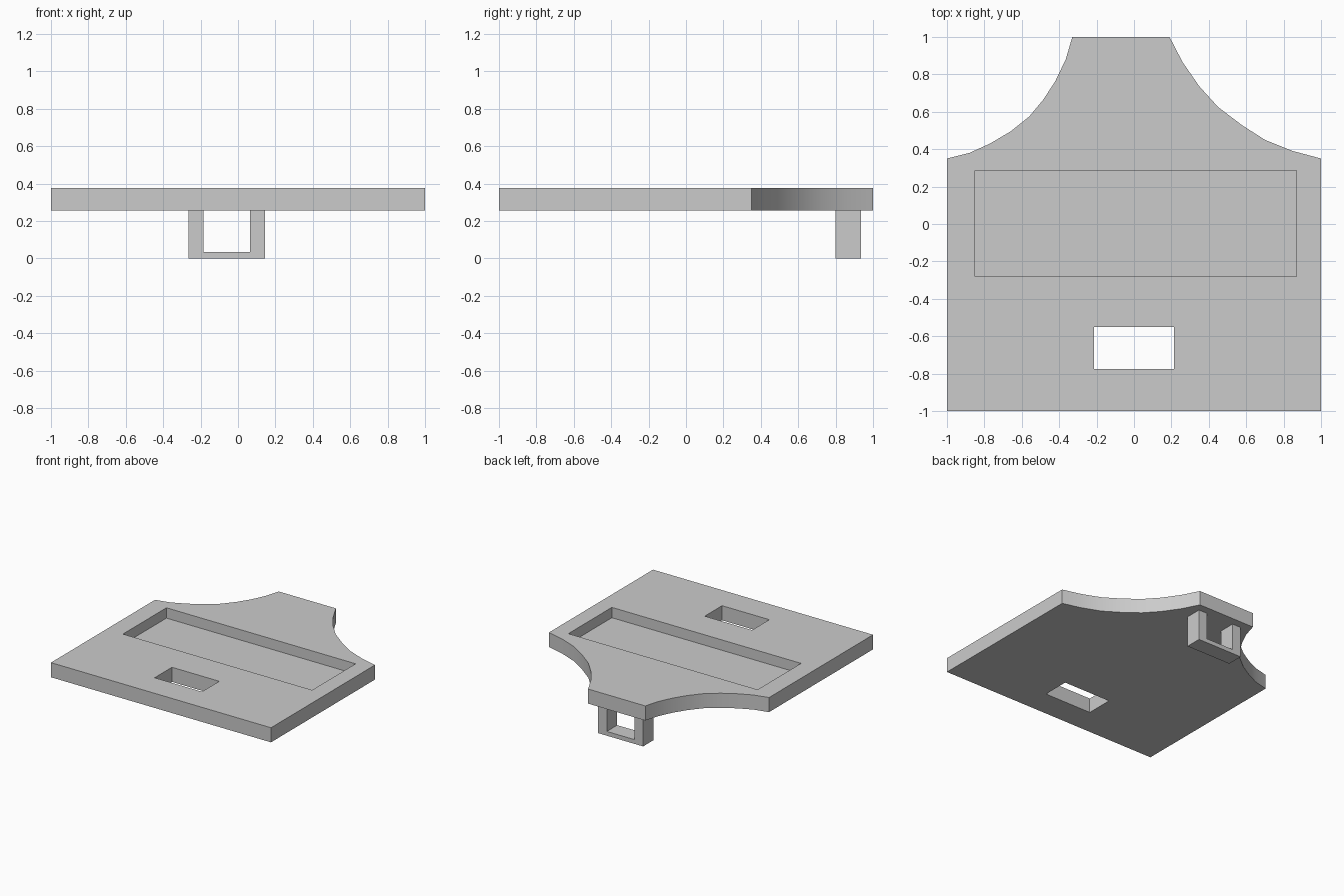
import bpy
import bmesh
import math
from mathutils import Vector

cube = bpy.data.objects.get("Cube")
if cube:
    bpy.data.objects.remove(cube, do_unlink=True)

PLATE_BOTTOM, PLATE_TOP, POCKET_FLOOR = 0.255, 0.375, 0.29

grey = bpy.data.materials.new("plain grey")
grey.use_nodes = True
grey.diffuse_color = (0.6, 0.6, 0.6, 1)
grey.node_tree.nodes["Principled BSDF"].inputs["Base Color"].default_value = (0.6, 0.6, 0.6, 1)


def prism(name, outline, direction):
    """Extrude a closed outline of 3D points along a direction."""
    bm = bmesh.new()
    face = bm.faces.new([bm.verts.new(p) for p in outline])
    new = bmesh.ops.extrude_face_region(bm, geom=[face])["geom"]
    verts = [v for v in new if isinstance(v, bmesh.types.BMVert)]
    bmesh.ops.translate(bm, verts=verts, vec=Vector(direction))
    bmesh.ops.recalc_face_normals(bm, faces=bm.faces)
    mesh = bpy.data.meshes.new(name)
    bm.to_mesh(mesh)
    bm.free()
    mesh.materials.append(grey)
    obj = bpy.data.objects.new(name, mesh)
    bpy.context.collection.objects.link(obj)
    return obj


def activate(obj):
    bpy.ops.object.select_all(action='DESELECT')
    obj.select_set(True)
    bpy.context.view_layer.objects.active = obj


def cut_box(target, name, x0, x1, y0, y1, z0, z1):
    """Cut a rectangular opening out of the target."""
    corners = [(x0, y0, z0), (x1, y0, z0), (x1, y1, z0), (x0, y1, z0)]
    cutter = prism(name, corners, (0, 0, z1 - z0))
    cutter.hide_render = True
    mod = target.modifiers.new(name, 'BOOLEAN')
    mod.operation = 'DIFFERENCE'
    mod.solver = 'EXACT'
    mod.object = cutter
    activate(target)
    bpy.ops.object.modifier_apply(modifier=mod.name)
    bpy.data.objects.remove(cutter, do_unlink=True)


# Plate with two concave shoulders narrowing to the neck
right_shoulder = [(1, .35), (.85, .39), (.70, .45), (.575, .53),
                  (.45, .625), (.35, .735), (.26, .865), (.19, 1)]
left_shoulder = [(-.33, 1), (-.365, .88), (-.42, .765), (-.485, .665),
                 (-.56, .575), (-.66, .495), (-.77, .43), (-.88, .38), (-1, .35)]
outline = [(-1, -1), (1, -1)] + right_shoulder + left_shoulder
plate = prism("plate", [(x, y, PLATE_BOTTOM) for x, y in outline],
              (0, 0, PLATE_TOP - PLATE_BOTTOM))

# Shallow pocket and through slot
cut_box(plate, "pocket_cutter", -.85, .87, -.28, .285, POCKET_FLOOR, .5)
cut_box(plate, "slot_cutter", -.215, .215, -.775, -.55, .1, .5)
activate(plate)
bpy.ops.object.shade_smooth_by_angle(angle=math.radians(30))

# Square loop hanging under the neck
z = PLATE_BOTTOM
loop_profile = [(-.265, z), (-.265, 0), (.145, 0), (.145, z),
                (.065, z), (.065, .035), (-.185, .035), (-.185, z)]
prism("strap_loop", [(x, .80, h) for x, h in loop_profile], (0, .135, 0))
